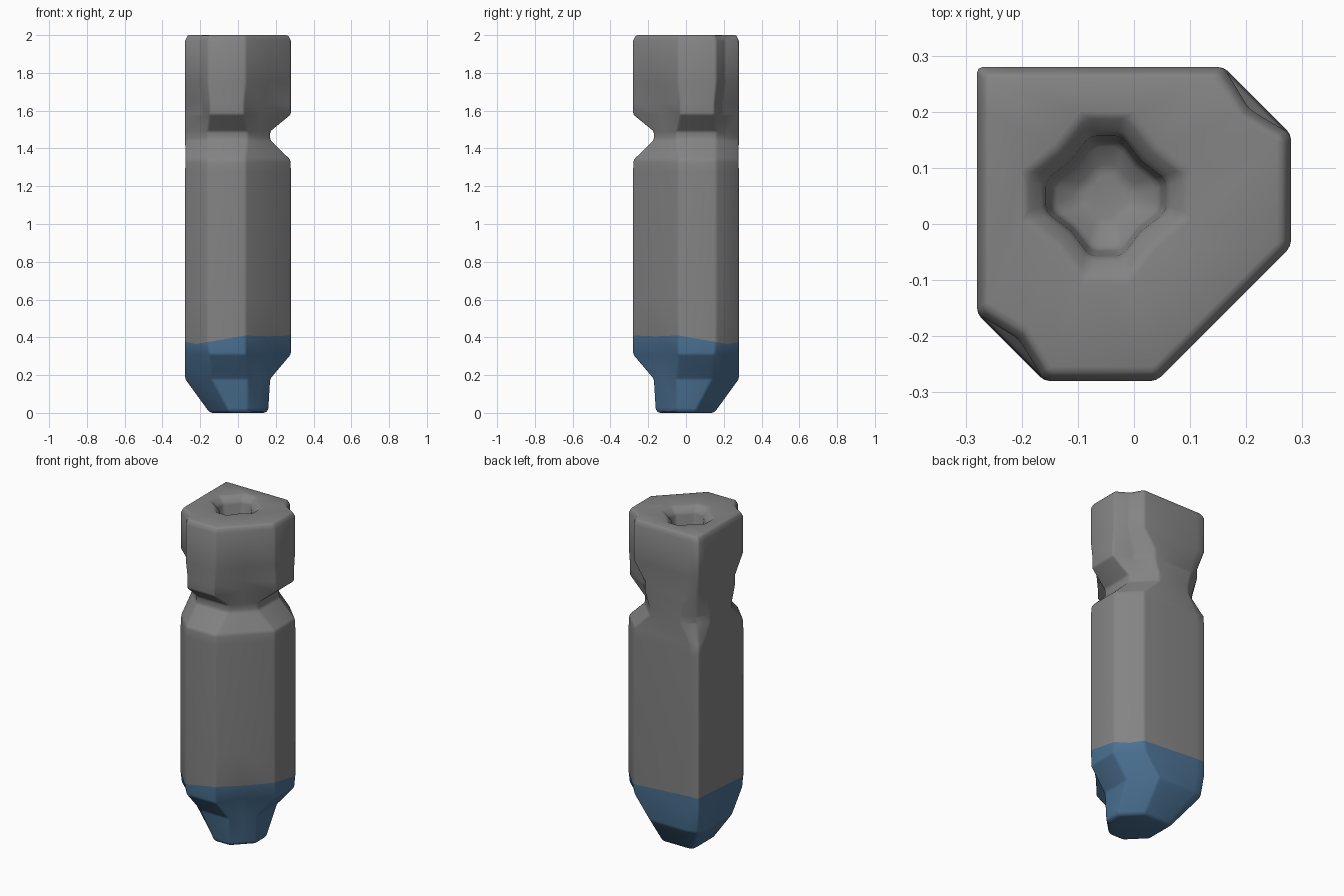
import bpy, bmesh, math
from mathutils import Vector

cube = bpy.data.objects.get("Cube")
if cube:
    bpy.data.objects.remove(cube, do_unlink=True)


def make_material(name, color):
    mat = bpy.data.materials.new(name)
    mat.use_nodes = True
    mat.diffuse_color = color
    bsdf = mat.node_tree.nodes["Principled BSDF"]
    bsdf.inputs["Base Color"].default_value = color
    bsdf.inputs["Roughness"].default_value = 0.7
    return mat


def mirrored(half):
    """Complete a cross-section that is symmetric about the line y = -x."""
    return half + [(-y, -x) for x, y in reversed(half[1:-1])]


def scaled(section, factor):
    return [(x * factor, y * factor) for x, y in section]


# Half cross-sections, from the sharp back corner round to the wide front chamfer
body = mirrored([(-.28, .28), (-.22, .28), (.16, .28), (.22, .22),
                 (.28, .16), (.28, -.04), (.16, -.16)])
head = mirrored([(-.28, .28), (-.22, .28), (.16, .28), (.205, .205),
                 (.28, .16), (.28, -.04), (.16, -.16)])
tabs = mirrored([(-.25, .25), (-.18, .28), (.08, .28), (.16, .19),
                 (.28, .15), (.28, -.03), (.125, -.125)])
neck = mirrored([(-.23, .23), (-.16, .28), (.05, .28), (.11, .22),
                 (.17, .16), (.17, -.05), (.11, -.11)])
hips = mirrored([(-.28, .28), (-.22, .28), (.15, .28), (.21, .21),
                 (.28, .15), (.28, -.04), (.13, -.13)])
heel = mirrored([(-.265, .265), (-.2, .28), (.05, .28), (.11, .2),
                 (.17, .14), (.17, -.05), (.11, -.11)])
sole = mirrored([(-.155, .155), (-.12, .16), (.05, .16), (.105, .105),
                 (.16, .05), (.16, -.05), (.105, -.105)])


def hole_ring(radius):
    """Rounded diamond whose points line up with the outer sections."""
    half = []
    for deg in (135, 105, 75, 45, 15, -15, -45):
        a = math.radians(deg)
        r = radius * (0.8 if deg % 90 == 45 else 1)
        half.append((-.05 + r * math.cos(a), .05 + r * math.sin(a)))
    return mirrored(half)


# Wavy upper edge of the painted foot, using the same half order
wave = [.40, .40, .375, .365, .375, .41, .405]
wave += wave[-2:0:-1]

# Outer wall from the sole up, over the top and down into the hole
rings = [(scaled(sole, .9), 0), (sole, .015), (heel, .18), (hips, .31),
         (body, wave), (body, .6), (body, 1.28), (scaled(body, .99), 1.34),
         (neck, 1.445), (neck, 1.49), (tabs, 1.58), (tabs, 1.64),
         (head, 1.75), (head, 1.97), (scaled(head, .95), 2),
         (hole_ring(.15), 2), (hole_ring(.112), 1.965),
         (hole_ring(.10), 1.87), (hole_ring(.05), 1.84)]
FOOT_RINGS = 4

bm = bmesh.new()
loops = []
for section, z in rings:
    heights = z if isinstance(z, list) else [z] * len(section)
    loops.append([bm.verts.new((x, y, h)) for (x, y), h in zip(section, heights)])
count = len(body)
for level, (low, high) in enumerate(zip(loops, loops[1:])):
    for i in range(count):
        j = (i + 1) % count
        face = bm.faces.new((low[i], low[j], high[j], high[i]))
        face.material_index = 1 if level < FOOT_RINGS else 0
bm.faces.new(loops[0]).material_index = 1
bm.faces.new(loops[-1])
bmesh.ops.recalc_face_normals(bm, faces=bm.faces)

mesh = bpy.data.meshes.new("notched_post")
bm.to_mesh(mesh)
bm.free()
mesh.materials.append(make_material("stone grey", (.23, .23, .23, 1)))
mesh.materials.append(make_material("foot blue", (.07, .165, .29, 1)))
post = bpy.data.objects.new("notched_post", mesh)
bpy.context.collection.objects.link(post)

# Softly worn edges
bevel = post.modifiers.new("soft_edges", "BEVEL")
bevel.width = 0.016
bevel.segments = 2
bevel.limit_method = "ANGLE"
bevel.angle_limit = math.radians(28)

bpy.ops.object.select_all(action="DESELECT")
post.select_set(True)
bpy.context.view_layer.objects.active = post
bpy.ops.object.shade_smooth()
